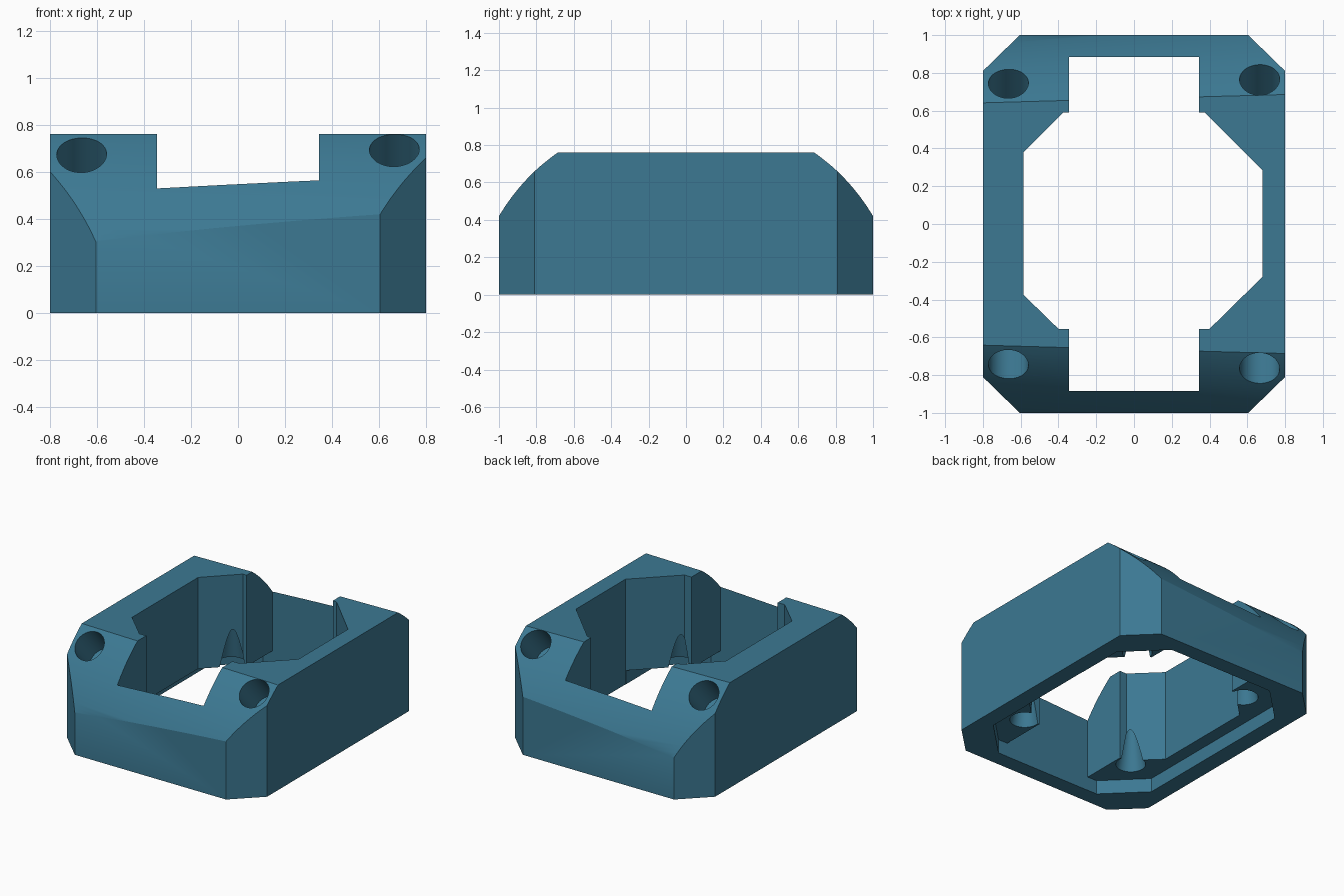
import bpy, bmesh, math
from mathutils import Vector

if "Cube" in bpy.data.objects:
    bpy.data.objects.remove(bpy.data.objects["Cube"])

blue = bpy.data.materials.new("teal_blue")
blue.diffuse_color = (0.045, 0.19, 0.29, 1)
blue.use_nodes = True
blue.node_tree.nodes["Principled BSDF"].inputs["Base Color"].default_value = blue.diffuse_color


def make_object(name, bm):
    bmesh.ops.recalc_face_normals(bm, faces=bm.faces)
    mesh = bpy.data.meshes.new(name)
    bm.to_mesh(mesh)
    bm.free()
    mesh.materials.append(blue)
    obj = bpy.data.objects.new(name, mesh)
    bpy.context.collection.objects.link(obj)
    return obj


def loft(name, ring_a, ring_b):
    """Closed solid between two matching rings of points."""
    bm = bmesh.new()
    a = [bm.verts.new(p) for p in ring_a]
    b = [bm.verts.new(p) for p in ring_b]
    n = len(a)
    bm.faces.new(a)
    bm.faces.new(b)
    for i in range(n):
        j = (i + 1) % n
        bm.faces.new((a[i], a[j], b[j], b[i]))
    return make_object(name, bm)


def prism(name, outline, z0, z1):
    return loft(name, [(x, y, z0) for x, y in outline],
                [(x, y, z1) for x, y in outline])


def octagon(hx, hy, cx, cy):
    """Rectangle with cut corners; cx, cy are where the corner cuts begin."""
    return [(cx, -hy), (hx, -cy), (hx, cy), (cx, hy),
            (-cx, hy), (-hx, cy), (-hx, -cy), (-cx, -hy)]


def round_hole(name, top, bottom, r_top, r_bottom):
    top, bottom = Vector(top), Vector(bottom)
    turn = (top - bottom).to_track_quat('Z', 'Y')
    angles = [2 * math.pi * i / 48 for i in range(48)]

    def ring(c, r):
        return [c + turn @ Vector((r * math.cos(t), r * math.sin(t), 0)) for t in angles]
    return loft(name, ring(bottom, r_bottom), ring(top, r_top))


def apply_boolean(target, tool, operation):
    mod = target.modifiers.new("cut", 'BOOLEAN')
    mod.operation = operation
    mod.solver = 'EXACT'
    mod.object = tool
    bpy.context.view_layer.objects.active = target
    bpy.ops.object.modifier_apply(modifier=mod.name)
    bpy.data.objects.remove(tool, do_unlink=True)


# Housing block with cut corners
housing = prism("housing", octagon(0.8, 1.0, 0.605, 0.81), 0, 0.76)


# Tapered barrel that rounds the front and back top edges
def barrel_ring(x):
    zc, r = -0.152 - 0.079 * x, 1.128 + 0.08 * x
    n = 128
    arc = [math.pi * i / n for i in range(n + 1)]
    ring = [(x, r * math.cos(t), zc + r * math.sin(t)) for t in arc]
    return ring + [(x, -r, -1), (x, r, -1)]


apply_boolean(housing, loft("barrel", barrel_ring(-1), barrel_ring(1)), 'INTERSECT')

# Central opening, wide at the sides
opening = [(-0.40, -0.555), (0.40, -0.555), (0.68, -0.28), (0.68, 0.285),
           (0.375, 0.59), (-0.375, 0.59), (-0.585, 0.38), (-0.585, -0.375)]
apply_boolean(housing, prism("opening", opening, -0.2, 1.2), 'DIFFERENCE')

# Slot running front to back
slot = [(-0.345, -0.885), (0.345, -0.885), (0.345, 0.885), (-0.345, 0.885)]
apply_boolean(housing, prism("slot", slot, -0.2, 1.2), 'DIFFERENCE')

# Shallow recess underneath
apply_boolean(housing, prism("recess", octagon(0.678, 0.884, 0.42, 0.63), -0.2, 0.1),
              'DIFFERENCE')

for sx in (-1, 1):
    for sy in (-1, 1):
        # Blind holes square to the rounded edges
        y, z = (0.742, 0.67) if sx < 0 else (0.762, 0.69)
        c = Vector((sx * 0.665, sy * y, z))
        d = Vector((0, sy * 0.67, 0.74))
        apply_boolean(housing, round_hole("corner_hole", c + d * 0.2, c - d * 0.25,
                                          0.106, 0.106), 'DIFFERENCE')
        # Tapered holes in the recess ledge
        p = (sx * 0.455, sy * 0.575)
        apply_boolean(housing, round_hole("ledge_hole", (*p, 0.56), (*p, 0.06),
                                          0.008, 0.106), 'DIFFERENCE')

# Smooth the curved parts only
housing.select_set(True)
bpy.context.view_layer.objects.active = housing
bpy.ops.object.shade_smooth_by_angle(angle=math.radians(25))
